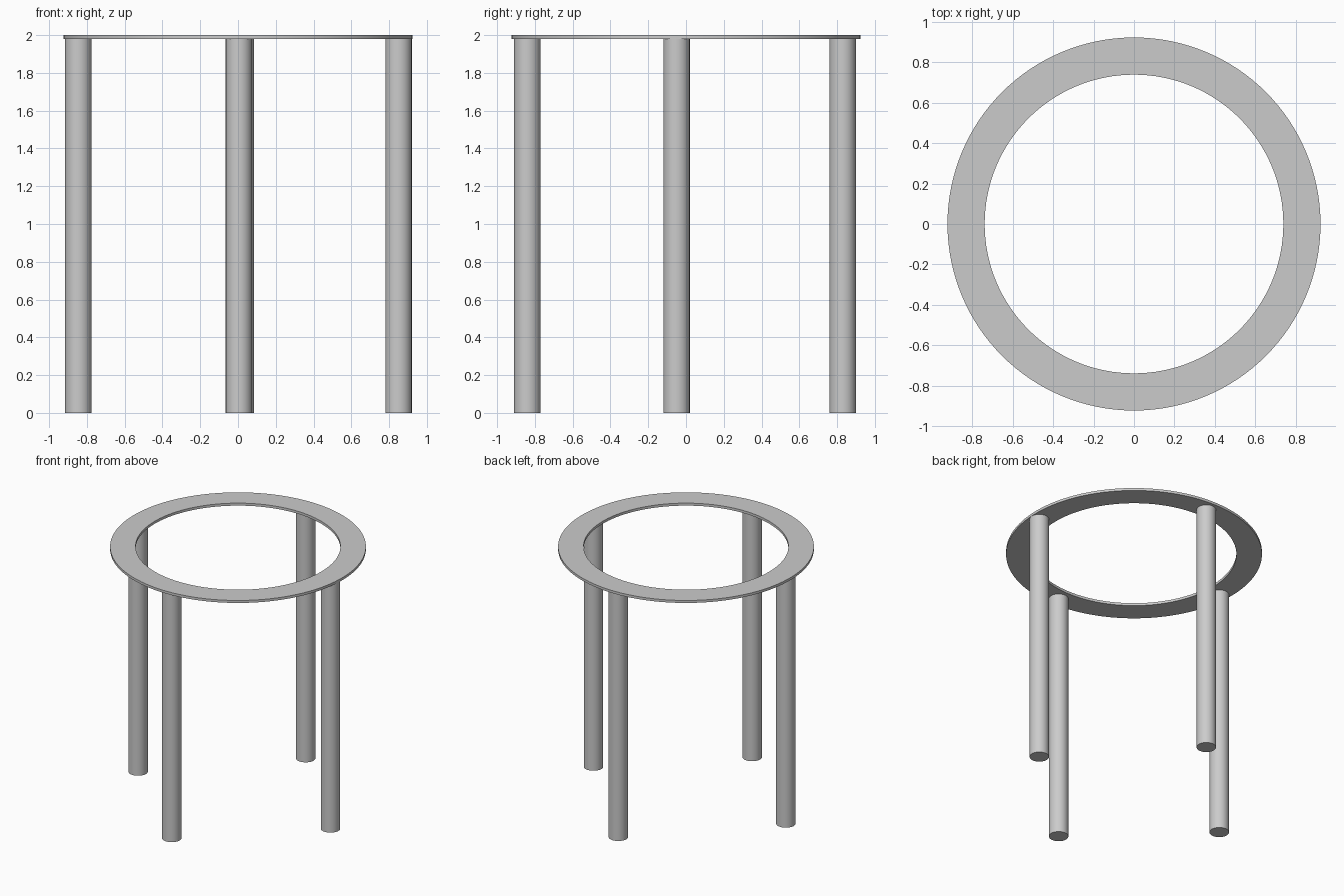
import bpy
import math

cube = bpy.data.objects.get("Cube")
if cube:
    bpy.data.objects.remove(cube, do_unlink=True)

# Single grey finish
grey = bpy.data.materials.new("light grey")
grey.use_nodes = True
colour = (0.6, 0.6, 0.6, 1)
grey.diffuse_color = colour
grey.node_tree.nodes["Principled BSDF"].inputs["Base Color"].default_value = colour

HEIGHT = 2.0
THICKNESS = 0.02
OUTER, INNER = 0.923, 0.739
LEG_RADIUS = 0.07


def finish(obj, name):
    obj.name = name
    obj.data.materials.append(grey)
    bpy.ops.object.shade_smooth_by_angle(angle=math.radians(30))


def add_leg(name, x, y):
    top = HEIGHT - THICKNESS
    bpy.ops.mesh.primitive_cylinder_add(
        vertices=48, radius=LEG_RADIUS, depth=top, location=(x, y, top / 2))
    finish(bpy.context.object, name)


# Flat ring top: rectangular section swept round a circle
SIDES = 128
section = [(OUTER, HEIGHT - THICKNESS), (OUTER, HEIGHT),
           (INNER, HEIGHT), (INNER, HEIGHT - THICKNESS)]
verts, faces = [], []
for i in range(SIDES):
    a = math.tau * i / SIDES
    verts += [(r * math.cos(a), r * math.sin(a), z) for r, z in section]
    j = (i + 1) % SIDES
    for k in range(4):
        n = (k + 1) % 4
        faces.append((i * 4 + k, j * 4 + k, j * 4 + n, i * 4 + n))
mesh = bpy.data.meshes.new("ring_top")
mesh.from_pydata(verts, [], faces)
ring = bpy.data.objects.new("ring_top", mesh)
bpy.context.collection.objects.link(ring)
bpy.ops.object.select_all(action="DESELECT")
ring.select_set(True)
bpy.context.view_layer.objects.active = ring
finish(ring, "ring_top")

# Four round legs
add_leg("front_leg", 0.005, -0.84)
add_leg("back_leg", 0.015, 0.83)
add_leg("right_leg", -0.845, -0.05)
add_leg("left_leg", 0.85, -0.05)
